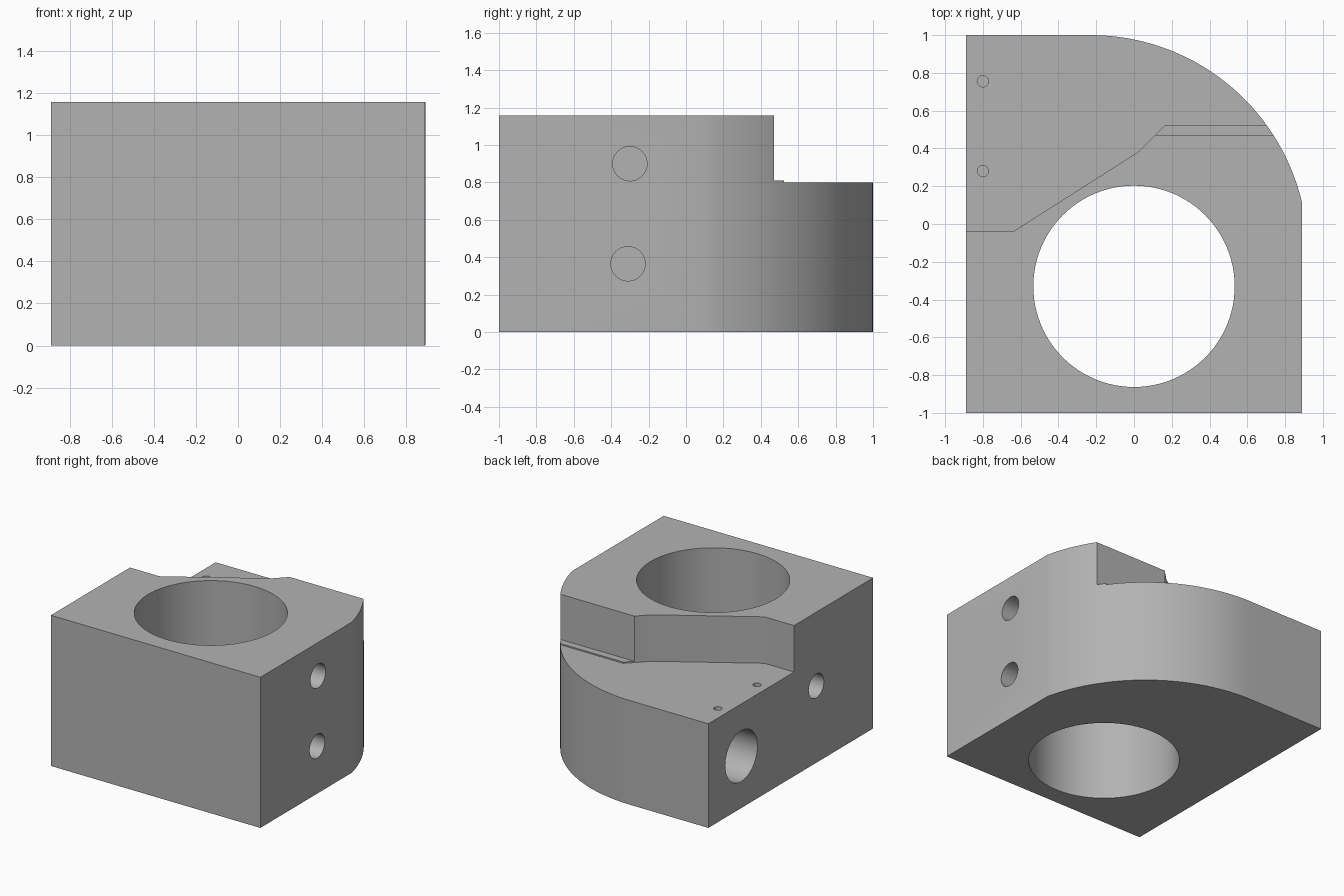
import bpy, bmesh, math
from mathutils import Matrix

cube = bpy.data.objects.get("Cube")
if cube:
    bpy.data.objects.remove(cube, do_unlink=True)

grey = bpy.data.materials.new("plain grey")
grey.use_nodes = True
colour = (0.45, 0.45, 0.45, 1)
grey.diffuse_color = colour
grey.node_tree.nodes["Principled BSDF"].inputs["Base Color"].default_value = colour


def add_object(name, bm):
    bmesh.ops.recalc_face_normals(bm, faces=bm.faces)
    mesh = bpy.data.meshes.new(name)
    bm.to_mesh(mesh)
    bm.free()
    mesh.materials.append(grey)
    obj = bpy.data.objects.new(name, mesh)
    bpy.context.collection.objects.link(obj)
    return obj


def prism(name, outline, bottom, top):
    bm = bmesh.new()
    face = bm.faces.new([bm.verts.new((x, y, bottom)) for x, y in outline])
    grown = bmesh.ops.extrude_face_region(bm, geom=[face])["geom"]
    verts = [v for v in grown if isinstance(v, bmesh.types.BMVert)]
    bmesh.ops.translate(bm, verts=verts, vec=(0, 0, top - bottom))
    return add_object(name, bm)


def drill(name, centre, radius, depth, axis, sides=32):
    # The drill is centred on the surface, so half of it cuts
    bm = bmesh.new()
    turn = Matrix.Rotation(math.pi / 2, 4, 'Y') if axis == 'X' else Matrix()
    bmesh.ops.create_cone(bm, cap_ends=True, segments=sides, radius1=radius,
                          radius2=radius, depth=2 * depth,
                          matrix=Matrix.Translation(centre) @ turn)
    return add_object(name, bm)


def cut(body, cutter):
    mod = body.modifiers.new(cutter.name, 'BOOLEAN')
    mod.operation = 'DIFFERENCE'
    mod.solver = 'EXACT'
    mod.object = cutter
    bpy.ops.object.modifier_apply(modifier=mod.name)
    bpy.data.objects.remove(cutter, do_unlink=True)


# Block with one large rounded corner
W, HEIGHT, STEP = 0.89, 1.157, 0.8
cx, cy, R = -0.23, -0.15, 1.15
start = math.atan2(0.11 - cy, W - cx)
steps = 32
outline = [(-W, -1), (W, -1)]
for i in range(steps + 1):
    a = start + (math.pi / 2 - start) * i / steps
    outline.append((cx + R * math.cos(a), cy + R * math.sin(a)))
outline.append((-W, 1))
block = prism("bearing_block", outline, 0, HEIGHT)
bpy.context.view_layer.objects.active = block
block.select_set(True)

# Lowered rear deck behind the angled wall, with a thin raised ledge
cut(block, prism("deck_cutter", [(-2, -0.04), (-0.64, -0.04), (0.02, 0.38),
                                 (0.165, 0.525), (2, 0.525), (2, 2), (-2, 2)], STEP, 2))
cut(block, prism("ledge_cutter", [(0, 0.47), (2, 0.47), (2, 0.7), (0, 0.7)],
                 STEP + 0.01, 1.9))

# Main vertical bore
cut(block, drill("bore", (0, -0.33, 0.5), 0.533, 2, 'Z', 96))

# Side holes and deck pin holes
cut(block, drill("right_upper_hole", (W, -0.3, 0.9), 0.092, 0.25, 'X'))
cut(block, drill("right_lower_hole", (W, -0.31, 0.365), 0.092, 0.25, 'X'))
cut(block, drill("left_small_hole", (-W, -0.31, 0.59), 0.092, 0.25, 'X'))
cut(block, drill("left_large_hole", (-W, 0.6, 0.4), 0.195, 0.8, 'X', 48))
for y in (0.28, 0.755):
    cut(block, drill("pin_hole", (-0.8, y, STEP), 0.03, 0.15, 'Z', 16))

bpy.ops.object.shade_smooth_by_angle(angle=math.radians(30))
